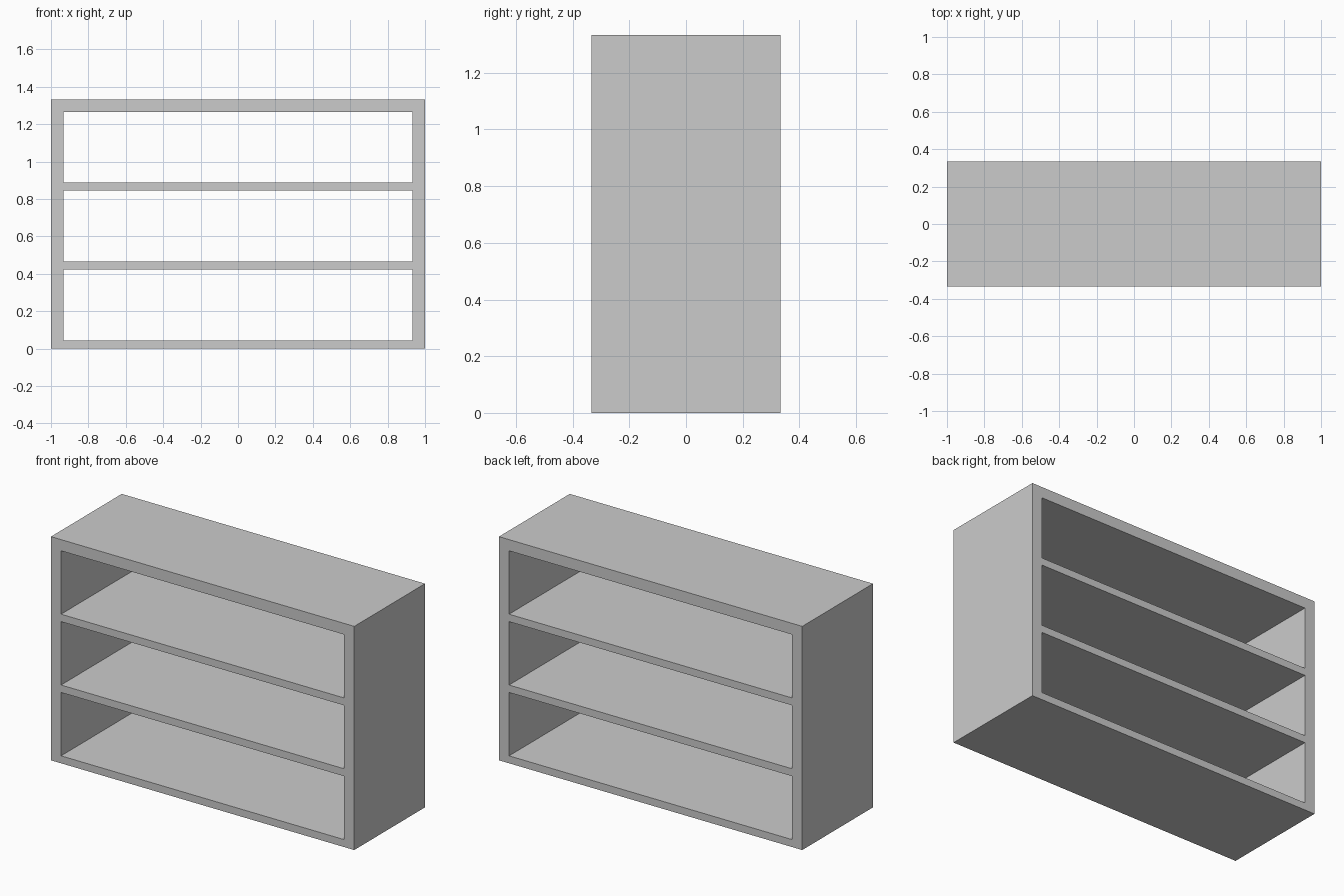
import bpy

if "Cube" in bpy.data.objects:
    bpy.data.objects.remove(bpy.data.objects["Cube"])

W, D, H = 2.0, 0.6667, 1.3333   # overall size
SIDE, TOP, SHELF = 0.0667, 0.0667, 0.0444   # board thicknesses
OPENINGS = 3


def board(name, x, z, width, height):
    """Full-depth board centred on x with its underside at z."""
    bpy.ops.mesh.primitive_cube_add(size=1, location=(x, 0, z + height / 2))
    ob = bpy.context.object
    ob.name = name
    ob.scale = (width, D, height)
    bpy.ops.object.transform_apply(location=False, rotation=False, scale=True)
    return ob


# Side panels, full height
for name, s in (("left_side", -1), ("right_side", 1)):
    board(name, s * (W - SIDE) / 2, 0, SIDE, H)

# Top panel between the sides
inner = W - 2 * SIDE
board("top_panel", 0, H - TOP, inner, TOP)

# Bottom panel and evenly spaced shelves
pitch = (H - TOP) / OPENINGS
for i in range(OPENINGS):
    board("bottom_panel" if i == 0 else f"shelf_{i}", 0, i * pitch, inner, SHELF)
